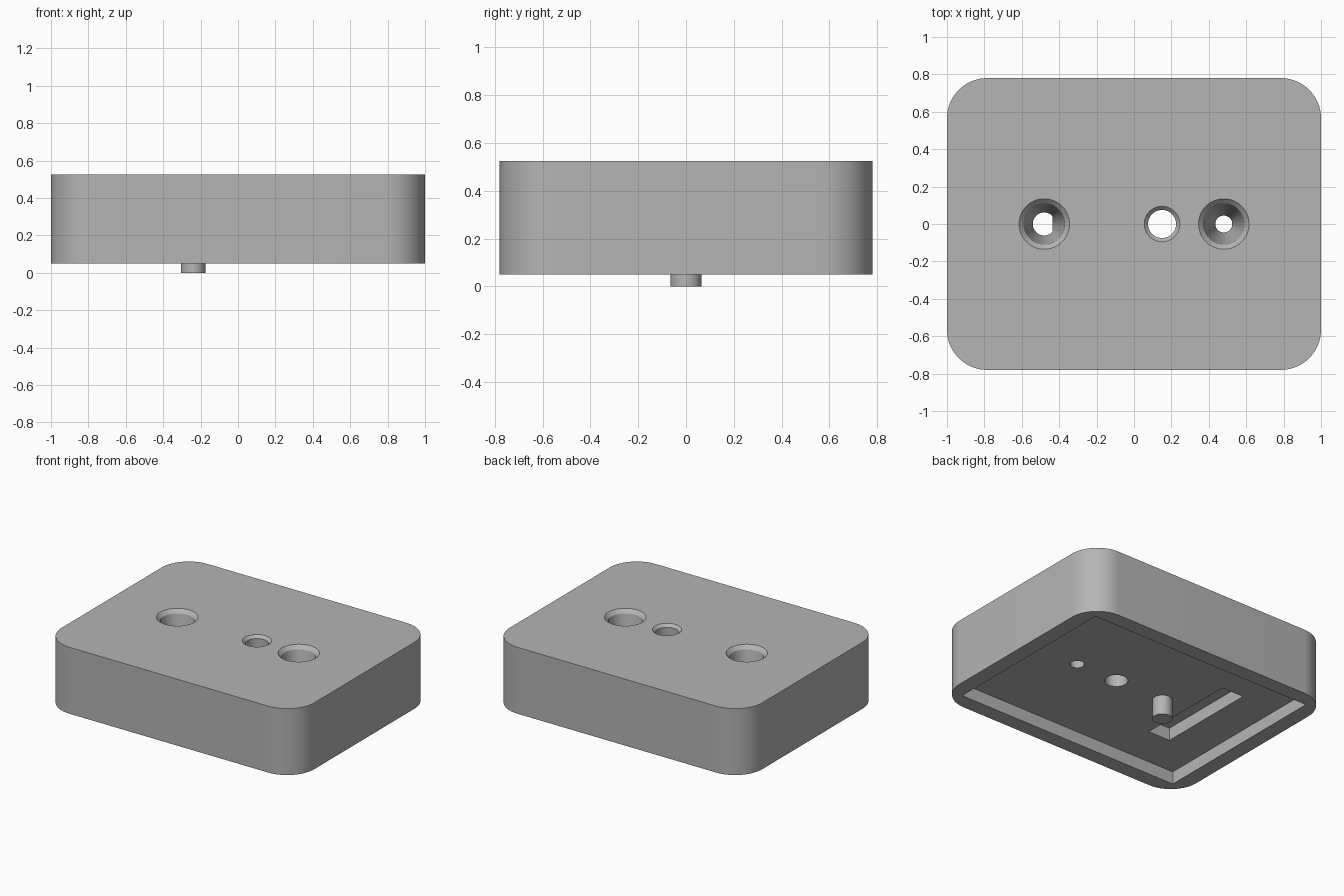
import bpy
import bmesh
import math

if "Cube" in bpy.data.objects:
    bpy.data.objects.remove(bpy.data.objects["Cube"], do_unlink=True)

grey = bpy.data.materials.new("mid grey")
grey.use_nodes = True
colour = (0.46, 0.46, 0.46, 1)
grey.diffuse_color = colour
grey.node_tree.nodes["Principled BSDF"].inputs["Base Color"].default_value = colour

TOP, BOTTOM, RECESS, SLOT = 0.525, 0.05, 0.14, 0.23
SEGMENTS = 64


def add_object(name, bm):
    bmesh.ops.recalc_face_normals(bm, faces=bm.faces)
    mesh = bpy.data.meshes.new(name)
    bm.to_mesh(mesh)
    bm.free()
    mesh.materials.append(grey)
    obj = bpy.data.objects.new(name, mesh)
    bpy.context.collection.objects.link(obj)
    return obj


def box(name, x0, x1, y0, y1, z0, z1, radius=0):
    """Box with optionally rounded vertical edges."""
    bm = bmesh.new()
    bmesh.ops.create_cube(bm, size=1)
    for v in bm.verts:
        v.co.x = x1 if v.co.x > 0 else x0
        v.co.y = y1 if v.co.y > 0 else y0
        v.co.z = z1 if v.co.z > 0 else z0
    if radius:
        upright = [e for e in bm.edges
                   if abs(e.verts[0].co.z - e.verts[1].co.z) > 0.01]
        bmesh.ops.bevel(bm, geom=upright, offset=radius, offset_type='OFFSET',
                        segments=16, profile=0.5, affect='EDGES')
    return add_object(name, bm)


def turned(name, x, profile):
    """Closed round solid from (radius, height) rings, centred at (x, 0)."""
    bm = bmesh.new()
    rings = []
    for r, z in profile:
        angles = [math.tau * i / SEGMENTS for i in range(SEGMENTS)]
        rings.append([bm.verts.new((x + r * math.cos(a), r * math.sin(a), z))
                      for a in angles])
    for low, high in zip(rings, rings[1:]):
        for i in range(SEGMENTS):
            j = (i + 1) % SEGMENTS
            bm.faces.new((low[i], low[j], high[j], high[i]))
    bm.faces.new(rings[0])
    bm.faces.new(rings[-1])
    return add_object(name, bm)


def cut(target, cutter):
    mod = target.modifiers.new(cutter.name, 'BOOLEAN')
    mod.operation = 'DIFFERENCE'
    mod.solver = 'EXACT'
    mod.object = cutter
    bpy.context.view_layer.objects.active = target
    bpy.ops.object.modifier_apply(modifier=mod.name)
    bpy.data.objects.remove(cutter, do_unlink=True)


# Rounded block with a shallow recess and a deeper slot underneath
block = box("block", -1, 1, -0.78, 0.78, BOTTOM, TOP, radius=0.215)
cut(block, box("recess_cutter", -0.89, 0.89, -0.67, 0.67, 0, RECESS))
cut(block, box("slot_cutter", -0.61, -0.437, -0.37, 0.37, 0.1, SLOT))

# Two tapered holes and one straight hole, all chamfered at the top
for x in (-0.48, 0.48):
    cut(block, turned("tapered_hole_cutter", x,
                      [(0.038, 0.1), (0.11, 0.5), (0.165, 0.555)]))
cut(block, turned("straight_hole_cutter", 0.15,
                  [(0.075, 0.1), (0.075, 0.505), (0.125, 0.555)]))

# Locating peg hanging from the recess
peg = turned("peg", -0.24, [(0.065, 0), (0.065, RECESS)])

bpy.ops.object.select_all(action='DESELECT')
for obj in (block, peg):
    obj.select_set(True)
bpy.context.view_layer.objects.active = block
bpy.ops.object.shade_smooth_by_angle(angle=math.radians(30))
